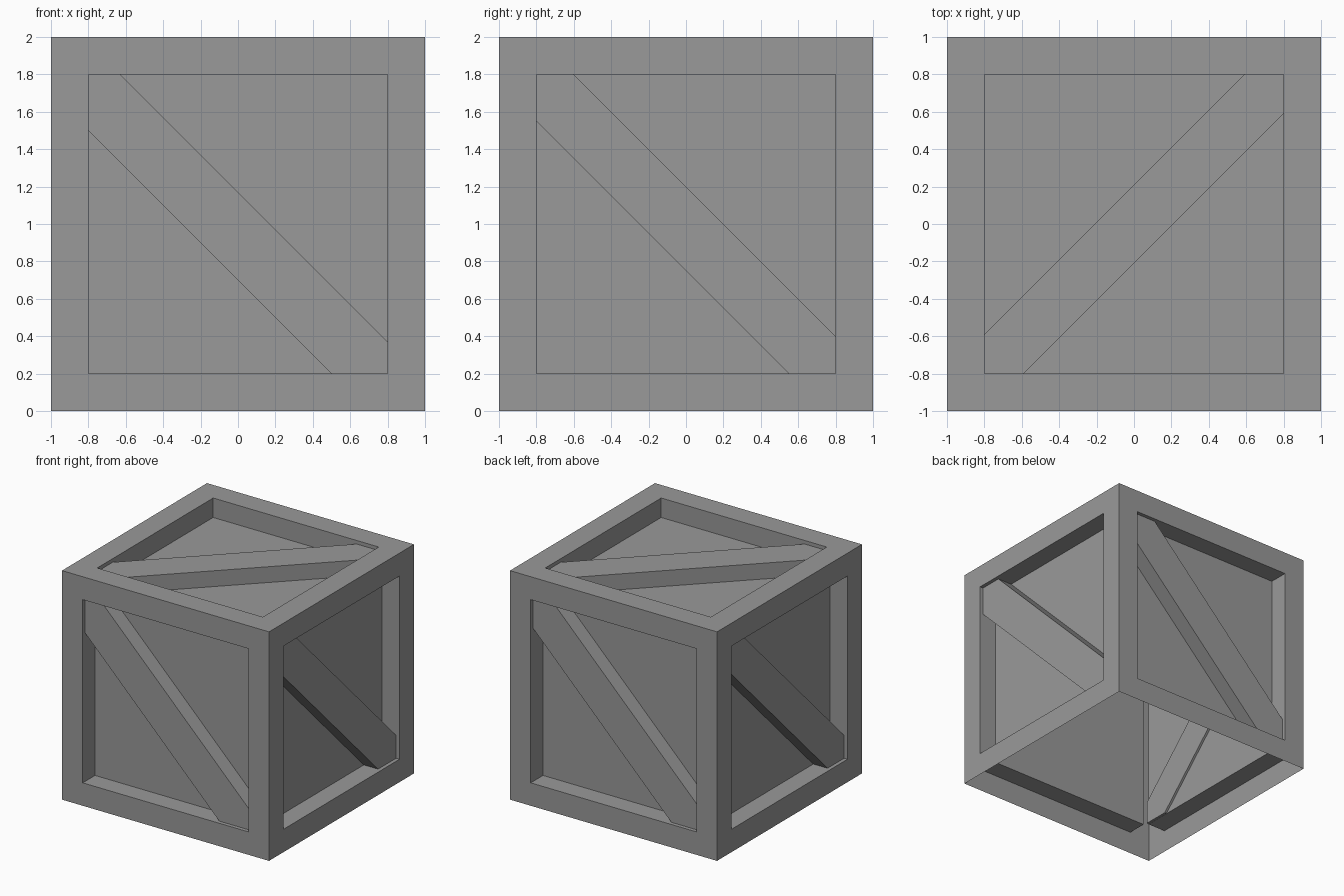
import bpy, bmesh
from mathutils import Vector

cube = bpy.data.objects.get("Cube")
if cube:
    bpy.data.objects.remove(cube, do_unlink=True)

gray = bpy.data.materials.new("crate gray")
gray.use_nodes = True
color = (0.32, 0.32, 0.32, 1)
gray.diffuse_color = color
gray.node_tree.nodes["Principled BSDF"].inputs["Base Color"].default_value = color

CENTRE = Vector((0, 0, 1))
BEAM, RECESS, REACH = 0.2, 0.17, 0.798


def add_object(name, bm):
    mesh = bpy.data.meshes.new(name)
    bm.to_mesh(mesh)
    bm.free()
    mesh.materials.append(gray)
    bpy.context.collection.objects.link(bpy.data.objects.new(name, mesh))


# Open-bottomed shell: each side is framed and its panel pushed inwards
def build_shell():
    bm = bmesh.new()
    bmesh.ops.create_cube(bm, size=2)
    bmesh.ops.translate(bm, verts=bm.verts, vec=CENTRE)
    bm.normal_update()
    bottom = [f for f in bm.faces if f.normal.z < -0.5]
    bmesh.ops.delete(bm, geom=bottom, context='FACES')
    panels = list(bm.faces)
    bmesh.ops.inset_individual(bm, faces=panels, thickness=BEAM, use_even_offset=True)
    pushed = bmesh.ops.extrude_discrete_faces(bm, faces=panels)["faces"]
    bm.normal_update()
    for f in pushed:
        bmesh.ops.translate(bm, verts=f.verts, vec=-f.normal * RECESS)
    add_object("crate_shell", bm)


# Diagonal brace: the band low < u + v < high, cut to the panel opening
def build_brace(name, u, v, low, high, inner=0.168):
    u, v = Vector(u), Vector(v)
    n = u.cross(v)
    h = REACH
    outline = [(-h, h), (-h, low + h), (low + h, -h),
               (h, -h), (h, high - h), (high - h, h)]
    bm = bmesh.new()
    face = bm.faces.new([bm.verts.new(CENTRE + u * a + v * b + n * (1 - inner))
                         for a, b in outline])
    ext = bmesh.ops.extrude_face_region(bm, geom=[face])["geom"]
    top = [e for e in ext if isinstance(e, bmesh.types.BMVert)]
    bmesh.ops.translate(bm, verts=top, vec=n * (inner - 0.03))
    # Close the inner side
    edges = [e for e in bm.edges if e.is_boundary]
    if edges:
        bmesh.ops.holes_fill(bm, edges=edges, sides=0)
    bmesh.ops.recalc_face_normals(bm, faces=bm.faces)
    add_object(name, bm)


build_shell()
up = (0, 0, 1)
build_brace("front_brace", (1, 0, 0), up, -0.3, 0.17)
build_brace("left_brace", (0, 1, 0), up, -0.25, 0.2)
build_brace("back_brace", (-1, 0, 0), up, -0.26, 0.21)
build_brace("right_brace", (0, -1, 0), up, -0.23, 0.2, inner=0.19)
build_brace("top_brace", (0, 1, 0), (-1, 0, 0), -0.21, 0.21)
